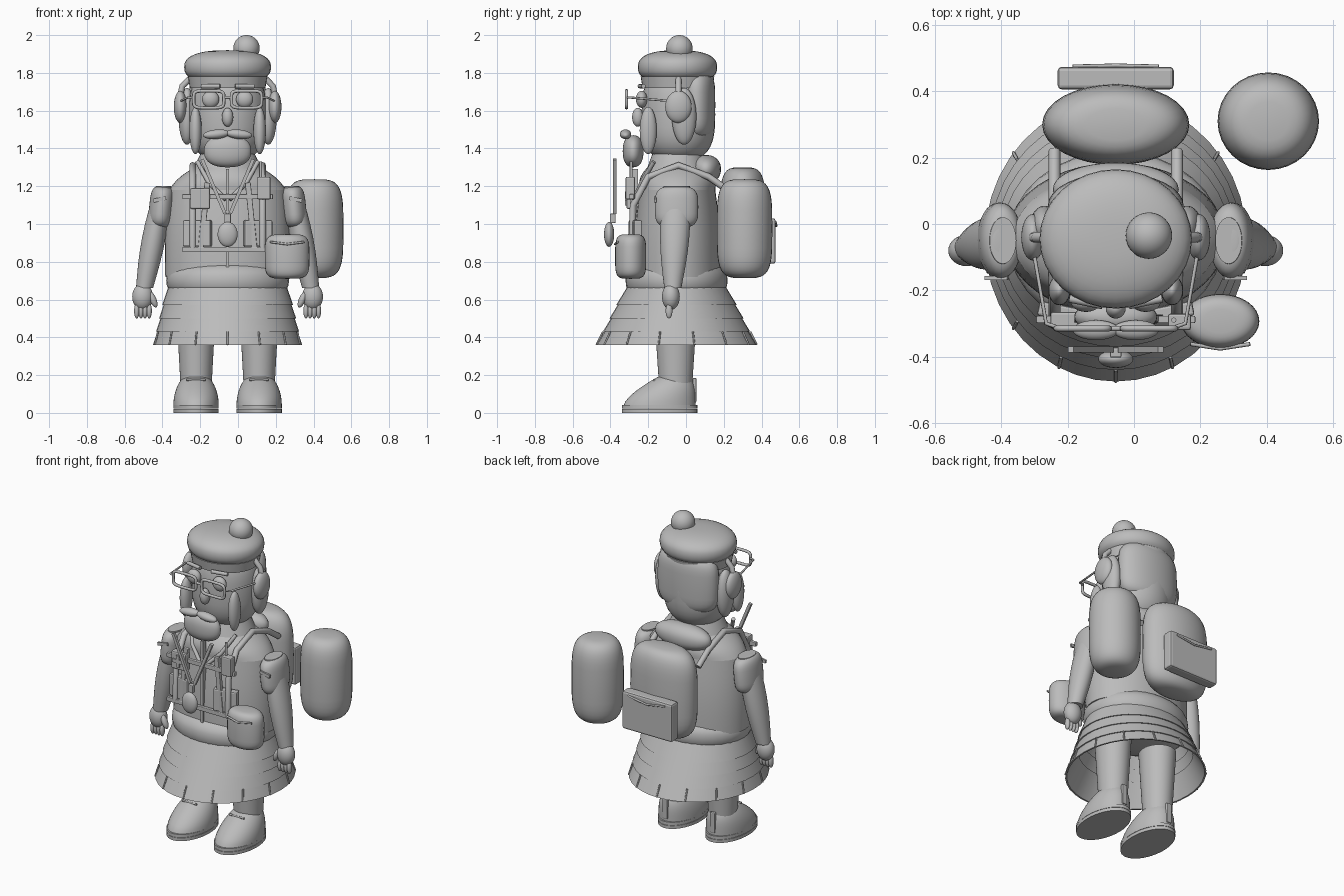
import bpy, bmesh, math
from mathutils import Vector

cube = bpy.data.objects.get("Cube")
if cube:
    bpy.data.objects.remove(cube)

middle = -.055  # the figure's own midline
sides = {"right": -1, "left": 1}

grey = bpy.data.materials.new("clay_grey")
grey.use_nodes = True
grey.diffuse_color = (.5, .5, .5, 1)
grey.node_tree.nodes["Principled BSDF"].inputs["Base Color"].default_value = grey.diffuse_color


def at(side, out, y, z):
    """Point measured outwards from the midline on the given side."""
    return Vector((middle + sides.get(side, 1) * out, y, z))


def finish(name, bm, smooth=True):
    bmesh.ops.recalc_face_normals(bm, faces=bm.faces)
    mesh = bpy.data.meshes.new(name)
    bm.to_mesh(mesh)
    bm.free()
    mesh.materials.append(grey)
    ob = bpy.data.objects.new(name, mesh)
    bpy.context.collection.objects.link(ob)
    if smooth:
        bpy.ops.object.select_all(action='DESELECT')
        ob.select_set(True)
        bpy.context.view_layer.objects.active = ob
        bpy.ops.object.shade_smooth_by_angle(angle=math.radians(40))
    return ob


def skin(name, ovals, capped=True):
    """Skin a stack of level ovals, each given as centre, half width, half depth."""
    bm = bmesh.new()
    count = 40
    rows = []
    for centre, wide, deep in ovals:
        turns = [math.tau * i / count for i in range(count)]
        rows.append([bm.verts.new(centre + Vector((wide * math.cos(t), deep * math.sin(t), 0))) for t in turns])
    for lower, upper in zip(rows, rows[1:]):
        for i in range(count):
            j = (i + 1) % count
            bm.faces.new((lower[i], lower[j], upper[j], upper[i]))
    if capped:
        bm.faces.new(rows[0])
        bm.faces.new(rows[-1])
    return finish(name, bm)


def taper(name, low, high, low_half, high_half, bulge=0):
    """Limb or trunk between two centres, swelling halfway by bulge."""
    ovals = []
    for step in range(9):
        t = step / 8
        half = Vector(low_half).lerp(Vector(high_half), t)
        swell = bulge * math.sin(math.pi * t)
        ovals.append((low.lerp(high, t), half.x + swell, half.y + swell))
    return skin(name, ovals)


def squared(value, power):
    return math.copysign(abs(value) ** power, value)


def blob(name, centre, half, power=1, tilt=0):
    """Ellipsoid; a power below one squares off its upright outline."""
    bm = bmesh.new()
    bmesh.ops.create_uvsphere(bm, u_segments=32, v_segments=20, radius=1)
    for v in bm.verts:
        flat = math.hypot(v.co.x, v.co.y)
        widen = flat ** power / flat if flat > .001 else 0
        v.co = v.co.x * widen * half[0], v.co.y * widen * half[1], squared(v.co.z, power) * half[2]
    ob = finish(name, bm)
    ob.location = centre
    ob.rotation_euler.y = tilt


def box(name, centre, size, bevel=0, tilt=0, turn=0):
    bm = bmesh.new()
    bmesh.ops.create_cube(bm, size=1)
    bmesh.ops.scale(bm, vec=size, verts=bm.verts)
    if bevel:
        bmesh.ops.bevel(bm, geom=bm.edges[:], offset=bevel, segments=2, affect='EDGES', profile=.5)
    ob = finish(name, bm, smooth=False)
    ob.location = centre
    ob.rotation_euler = 0, tilt, turn


def tube(name, points, radius, closed=False):
    curve = bpy.data.curves.new(name, 'CURVE')
    curve.dimensions = '3D'
    curve.bevel_depth = radius
    curve.bevel_resolution = 2
    curve.use_fill_caps = True
    spline = curve.splines.new('POLY')
    spline.points.add(len(points) - 1)
    for target, point in zip(spline.points, points):
        target.co = *point, 1
    spline.use_cyclic_u = closed
    curve.materials.append(grey)
    bpy.context.collection.objects.link(bpy.data.objects.new(name, curve))


def centre(y, z):
    return at("centre", 0, y, z)


# head and beret
blob("head", centre(-.04, 1.58), (.205, .195, .25), power=.7)
blob("back_hair", centre(.055, 1.63), (.205, .1, .18), power=.5)
blob("nose", centre(-.255, 1.565), (.03, .03, .05))
blob("beard", centre(-.28, 1.385), (.125, .055, .085), power=.85)
taper("beret_band", centre(-.045, 1.72), centre(-.045, 1.78), (.2, .185), (.21, .195))
blob("beret", centre(-.045, 1.83), (.23, .21, .09), power=.8)
blob("pompom", (.045, -.035, 1.93), (.07, .07, .07))

# torso, collar and belly
taper("torso", centre(-.045, .72), centre(-.045, 1.18), (.33, .23), (.31, .2), bulge=.01)
taper("shoulders", centre(-.045, 1.18), centre(-.045, 1.32), (.31, .2), (.14, .14), bulge=.025)
taper("collar", centre(-.045, 1.27), centre(-.045, 1.38), (.19, .17), (.14, .13))
blob("belly", centre(-.05, .7), (.325, .27, .12), power=.8)


# kilt: open stepped tiers with pleat ridges on the lowest
def flare(z):
    drop = .73 - z
    return .31 + drop * .23, .24 + drop * .5


for tier in range(4):
    low = .57 - .07 * tier
    outline = []
    for z, inset in (low + .14, .015), (low, 0), (low, .01), (low + .14, .03):
        wide, deep = flare(z)
        outline.append((centre(-.05, z), wide - inset, deep - inset))
    skin("kilt_tier", outline, capped=False)

pleats = 14
for pleat in range(pleats):
    angle = math.tau * pleat / pleats
    ridge = []
    for z in .36, .43:
        wide, deep = flare(z)
        ridge.append(at("left", wide * math.sin(angle), -.05 - deep * math.cos(angle), z))
    tube("pleat", ridge, .005)

for side, sign in sides.items():
    # hair and face details
    blob(side + "_eye", at(side, .09, -.235, 1.66), (.045, .03, .045))
    blob(side + "_moustache", at(side, .06, -.32, 1.475), (.07, .03, .025), tilt=sign * .1)
    blob(side + "_sideburn", at(side, .17, -.2, 1.495), (.033, .045, .125))
    blob(side + "_side_hair", at(side, .215, -.01, 1.57), (.045, .065, .15))
    blob(side + "_ear_pad", at(side, .25, -.04, 1.62), (.035, .07, .085))
    tube(side + "_ear_band", [at(side, .255, -.04, 1.66), at(side, .24, -.04, 1.73), at(side, .2, -.04, 1.77)], .016)
    tube(side + "_brow", [at(side, .04, -.245, 1.73), at(side, .14, -.225, 1.73)], .012)

    # spectacles
    rim = []
    for step in range(24):
        angle = math.tau * step / 24
        across, up = squared(math.cos(angle), .4), squared(math.sin(angle), .4)
        rim.append(at(side, .1 + across * .08, -.315, 1.66 + up * .045))
    tube(side + "_glasses_rim", rim, .009, closed=True)
    tube(side + "_glasses_arm", [at(side, .18, -.31, 1.67), at(side, .21, -.3, 1.67), at(side, .25, -.07, 1.65)], .006)

    # arm and hand
    taper(side + "_arm", at(side, .44, -.07, .66), at(side, .34, -.05, 1.2), (.045, .045), (.04, .07), bulge=.02)
    blob(side + "_sleeve", at(side, .35, -.05, 1.09), (.065, .115, .11), power=.55, tilt=-sign * .1)
    box(side + "_sleeve_badge", at(side, .36, -.163, 1.13), (.07, .012, .02), tilt=sign * .2)
    blob(side + "_hand", at(side, .45, -.08, .615), (.055, .047, .07))
    for finger in range(4):
        blob(side + "_finger", at(side, .415 + .022 * finger, -.09, .54), (.014, .018, .04))
    blob(side + "_thumb", at(side, .395, -.095, .6), (.018, .02, .045), tilt=sign * .4)

    # leg and shoe
    stance = .167
    taper(side + "_leg", at(side, stance, -.055, .1), at(side, stance, -.055, .56), (.08, .085), (.105, .115))
    for bottom in 0, .022:
        taper(side + "_sole", at(side, stance, -.14, bottom), at(side, stance, -.14, bottom + .02), (.12, .2), (.12, .2))
    upper = []
    for step in range(9):
        t = step / 8
        heel, toe = .05 - .03 * t ** 4, -.33 + .18 * t ** 1.5
        upper.append((at(side, stance, (heel + toe) / 2, .04 + .15 * t), .12 * math.sqrt(1 - t * t * .7), (heel - toe) / 2))
    skin(side + "_shoe", upper)
    box(side + "_heel_tab", at(side, stance, .045, .12), (.035, .02, .13), bevel=.006)
    tube(side + "_shoe_lace", [at(side, stance - .05, -.17, .175), at(side, stance + .05, -.17, .175)], .006)

    # harness
    strap = [(.22, 1.18), (.12, 1.25), (-.04, 1.31), (-.2, 1.25), (-.28, 1.1), (-.285, .87)]
    tube(side + "_shoulder_strap", [at(side, .185, y, z) for y, z in strap], .018)
    box(side + "_vest_strap", at(side, .125, -.285, 1.04), (.03, .025, .36), bevel=.004, tilt=-sign * .1)
    box(side + "_lanyard", at(side, .075, -.378, 1.2), (.018, .018, .31), tilt=sign * .4)
    box(side + "_chest_pocket", at(side, .16, -.268, .95), (.15, .045, .14), bevel=.008, turn=sign * .2)
    tube(side + "_lapel", [at(side, .16, -.17, 1.33), at(side, .1, -.235, 1.22), at(side, .01, -.275, 1.13)], .012)

tube("glasses_bridge", [at("right", .02, -.315, 1.67), at("left", .02, -.315, 1.67)], .008)

# chest gear
for height in 1.145, .865:
    box("chest_strap", centre(-.288, height), (.48, .022, .027), bevel=.004)
box("placket", centre(-.27, 1.02), (.016, .03, .54))
box("aid_pouch", (-.2, -.29, 1.135), (.105, .05, .11), bevel=.008)
for size in (.022, .009, .075), (.075, .009, .022):
    box("aid_mark_bar", (-.2, -.318, 1.135), size)
box("radio", (.137, -.295, 1.19), (.07, .05, .12), bevel=.008)
tube("radio_aerial", [(.12, -.29, 1.25), (.12, -.29, 1.33)], .008)
blob("pendant", centre(-.407, .945), (.053, .027, .066))
box("pendant_clasp", centre(-.388, 1.03), (.035, .03, .05), bevel=.005)
blob("belt_pouch", (.26, -.293, .828), (.118, .082, .118), power=.45)
tube("belt_pouch_flap", [(.17, -.362, .905), (.26, -.376, .893), (.35, -.362, .905)], .006)

# rear luggage
blob("backpack", centre(.3, 1.02), (.222, .122, .28), power=.5)
blob("bedroll", centre(.105, 1.29), (.19, .08, .075), power=.9)
blob("side_barrel", (.405, .31, .975), (.153, .147, .262), power=.5)
box("pack_pocket", centre(.44, .91), (.35, .068, .24), bevel=.012)
tube("pocket_flap", [at("right", .13, .475, 1.01), centre(.478, .99), at("left", .13, .475, 1.01)], .006)
